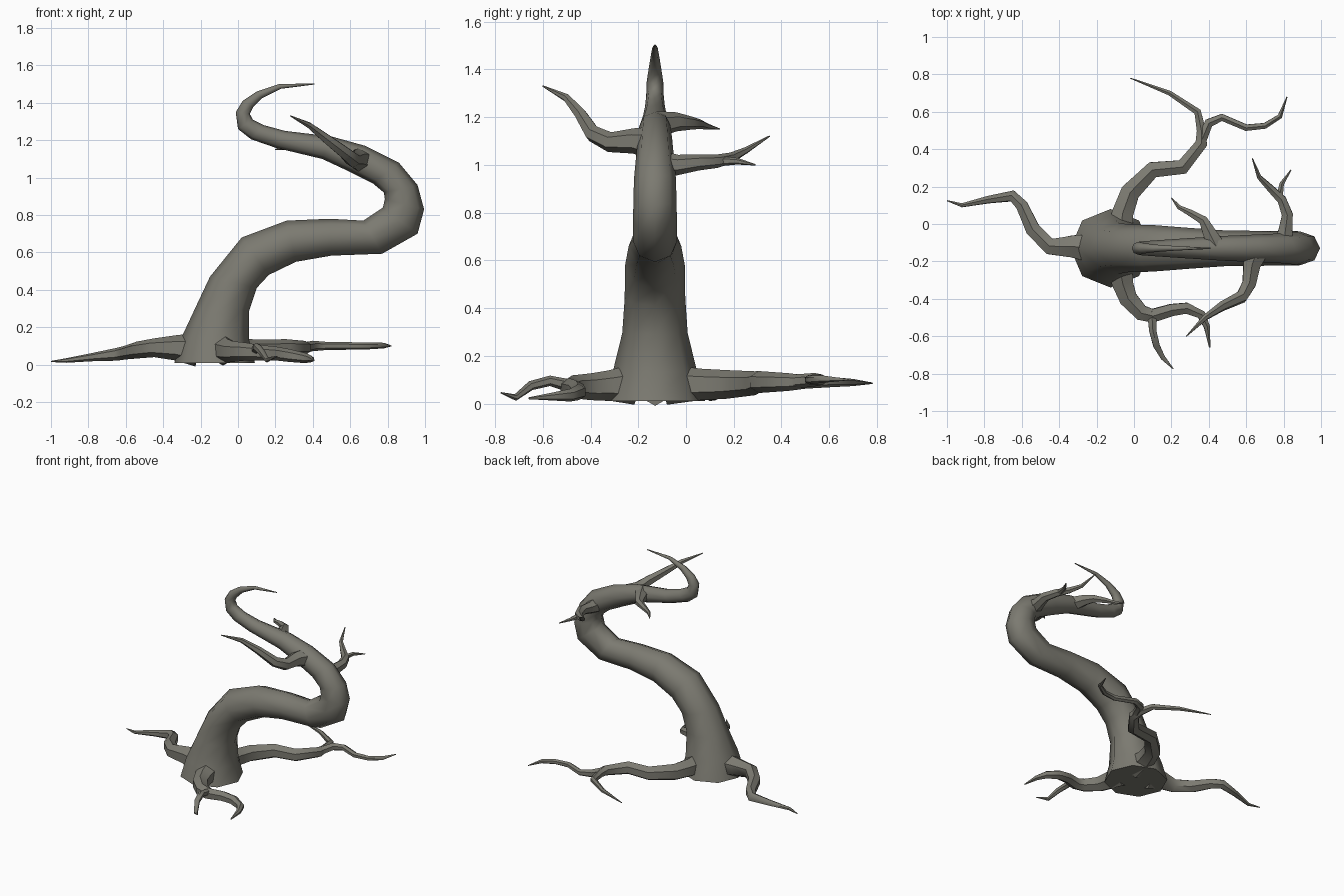
import bpy, bmesh
from math import sin, cos, tau
from mathutils import Vector

bark = bpy.data.materials.new("bark")
bark.diffuse_color = (0.20, 0.195, 0.165, 1)


def skin_rings(name, rings):
    """Bridge equal-sized rings of points into a closed, smooth tube."""
    bm = bmesh.new()
    loops = [[bm.verts.new(p) for p in ring] for ring in rings]
    n = len(loops[0])
    for a, b in zip(loops, loops[1:]):
        for i in range(n):
            j = (i + 1) % n
            bm.faces.new((a[i], a[j], b[j], b[i]))
    bm.faces.new(loops[0])
    bm.faces.new(loops[-1])
    bmesh.ops.recalc_face_normals(bm, faces=bm.faces)
    mesh = bpy.data.meshes.new(name)
    bm.to_mesh(mesh)
    bm.free()
    mesh.materials.append(bark)
    obj = bpy.data.objects.new(name, mesh)
    bpy.context.collection.objects.link(obj)
    bpy.context.view_layer.objects.active = obj
    obj.select_set(True)
    bpy.ops.object.shade_smooth_by_angle(angle=1.0)
    obj.select_set(False)
    return obj


def limb(name, path, sides=6):
    """Tapered tube through (x, y, z, radius) points."""
    pts = [Vector(p[:3]) for p in path]
    rings, u = [], None
    for i, p in enumerate(pts):
        t = Vector()
        if i > 0:
            t += (p - pts[i - 1]).normalized()
        if i < len(pts) - 1:
            t += (pts[i + 1] - p).normalized()
        t.normalize()
        u = Vector((0, 0, 1)) if u is None else u
        u = (u - t * u.dot(t)).normalized()
        v = t.cross(u)
        rings.append([p + (u * cos(k * tau / sides) + v * sin(k * tau / sides)) * path[i][3]
                      for k in range(sides)])
    return skin_rings(name, rings)


# Trunk: S-curve given by outer edge (x, z), inner edge (x, z), half width in y
profile = [
    (-.34, .01, .09, .01, .21), (-.30, .15, .06, .13, .175), (-.23, .30, .06, .29, .137),
    (-.15, .47, .10, .41, .127), (.02, .68, .165, .48, .125), (.26, .77, .31, .55, .11),
    (.49, .78, .50, .583, .095), (.67, .77, .77, .593, .093), (.775, .84, .96, .70, .092),
    (.785, .885, .995, .83, .09), (.78, .92, .96, .96, .088), (.72, .97, .86, 1.08, .08),
    (.60, 1.03, .68, 1.17, .073), (.45, 1.10, .50, 1.22, .066), (.20, 1.16, .25, 1.25, .05),
    (.07, 1.205, .14, 1.28, .042), (0, 1.26, .08, 1.31, .037), (-.012, 1.35, .063, 1.34, .035),
    (.025, 1.41, .08, 1.375, .028), (.10, 1.46, .13, 1.425, .02), (.22, 1.5, .23, 1.475, .012),
    (.41, 1.504, .41, 1.498, .003),
]
rings = []
for i, (x0, z0, x1, z1, w) in enumerate(profile):
    a, b = Vector((x0, -.13, z0)), Vector((x1, -.13, z1))
    mid, half = (a + b) / 2, (b - a) / 2
    rings.append([mid + half * cos(k * tau / 8) + Vector((0, w * sin(k * tau / 8), 0))
                  for k in range(8)])
skin_rings("trunk", rings)

# Roots
limb("left_root", [
    (-.22, -.13, .08, .09), (-.33, -.12, .09, .068), (-.45, -.12, .09, .05),
    (-.54, -.03, .078, .045), (-.60, .10, .065, .037), (-.65, .15, .055, .034),
    (-.78, .13, .04, .022), (-.92, .10, .022, .012), (-1, .125, .017, .003)])
limb("back_root", [
    (-.08, -.08, .08, .085), (-.06, .06, .08, .066), (-.02, .17, .08, .06),
    (.10, .29, .085, .05), (.26, .305, .09, .046), (.36, .43, .09, .037),
    (.36, .50, .09, .028), (.34, .60, .09, .022), (.19, .70, .088, .015), (-.02, .78, .085, .003)])
limb("back_root_fork", [
    (.355, .43, .09, .03), (.40, .54, .10, .028), (.47, .57, .10, .022), (.60, .515, .10, .02),
    (.70, .525, .10, .018), (.78, .575, .102, .015), (.818, .68, .1, .003)])
limb("front_root", [
    (-.08, -.22, .08, .085), (-.06, -.32, .075, .064), (-.03, -.40, .07, .056),
    (.04, -.475, .07, .048), (.10, -.49, .065, .042), (.20, -.46, .06, .037),
    (.28, -.45, .048, .034), (.36, -.485, .035, .027), (.39, -.55, .03, .018),
    (.405, -.66, .022, .004)])
limb("front_root_fork", [
    (.095, -.47, .07, .028), (.10, -.57, .095, .022), (.12, -.65, .075, .02),
    (.155, -.715, .025, .014), (.21, -.775, .045, .003)])

# Upper branches
limb("front_branch", [
    (.66, -.14, 1.09, .07), (.63, -.22, 1.10, .053), (.615, -.32, 1.095, .042),
    (.575, -.39, 1.13, .036), (.47, -.44, 1.21, .027), (.38, -.50, 1.28, .017),
    (.28, -.60, 1.33, .003)])
limb("back_branch", [
    (.80, -.11, 1.0, .06), (.81, -.03, 1.0, .042), (.82, .05, 1.01, .034),
    (.79, .13, 1.015, .028), (.73, .19, 1.03, .022), (.67, .25, 1.06, .014),
    (.633, .35, 1.12, .003)])
limb("back_branch_fork", [
    (.775, .13, 1.015, .022), (.79, .215, 1.015, .014), (.84, .29, 1.0, .003)])
limb("small_branch", [
    (.44, -.12, 1.17, .055), (.40, -.04, 1.18, .04), (.37, .02, 1.175, .028),
    (.30, .06, 1.17, .02), (.24, .09, 1.16, .013), (.20, .14, 1.15, .003)])
